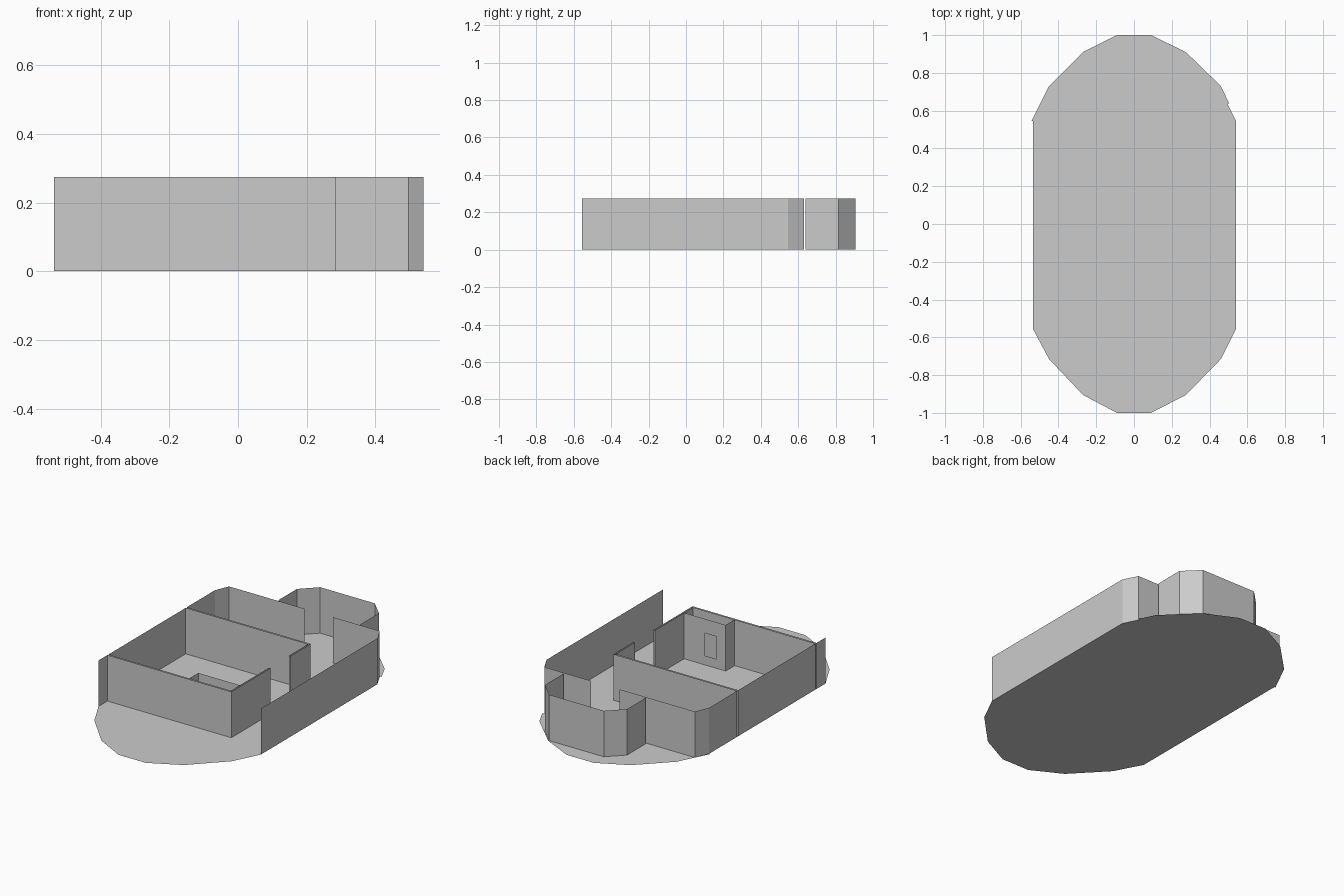
import bpy, bmesh

if "Cube" in bpy.data.objects:
    bpy.data.objects.remove(bpy.data.objects["Cube"])

H = 0.275                      # wall height
L, R = -0.535, 0.54            # outer left and right walls

grey = bpy.data.materials.new("light_grey")
grey.diffuse_color = (0.6, 0.6, 0.6, 1)
grey.use_nodes = True
grey.node_tree.nodes["Principled BSDF"].inputs["Base Color"].default_value = grey.diffuse_color


def finish(name, bm):
    mesh = bpy.data.meshes.new(name)
    bm.to_mesh(mesh)
    bm.free()
    mesh.materials.append(grey)
    obj = bpy.data.objects.new(name, mesh)
    bpy.context.collection.objects.link(obj)
    return obj


def wall(name, path):
    """Thin wall sheet raised from a floor path."""
    bm = bmesh.new()
    low = [bm.verts.new((x, y, 0)) for x, y in path]
    high = [bm.verts.new((x, y, H)) for x, y in path]
    for i in range(len(path) - 1):
        bm.faces.new((low[i], low[i + 1], high[i + 1], high[i]))
    return finish(name, bm)


# Double-sheet partitions of the middle room, ending at the doorway
north_partition = [(L, 0.28), (0.285, 0.28), (0.285, 0.09),
                   (0.275, 0.09), (0.275, 0.27), (L, 0.27)]
south_partition = [(L, -0.46), (0.275, -0.46), (0.275, -0.1),
                   (0.285, -0.1), (0.285, -0.47), (L, -0.47)]
wall("north_partition", north_partition)
wall("south_partition", south_partition)

# Floor with rounded ends and slots under the partitions
south_end = [(L, -0.555), (-0.45, -0.715), (-0.27, -0.905), (-0.09, -1),
             (0.09, -1), (0.275, -0.905), (0.46, -0.715), (R, -0.555)]
north_end = [(R, 0.545), (0.495, 0.635), (0.503, 0.64), (0.46, 0.73),
             (0.275, 0.91), (0.09, 1), (-0.09, 1), (-0.27, 0.91),
             (-0.45, 0.73), (-0.543, 0.545), (L, 0.545)]
bm = bmesh.new()
outline = north_end + north_partition + south_partition + south_end
face = bm.faces.new([bm.verts.new((x, y, 0)) for x, y in outline])
bmesh.ops.triangulate(bm, faces=[face])
bmesh.ops.dissolve_limit(bm, angle_limit=0.01, verts=bm.verts[:], edges=bm.edges[:])
finish("floor", bm)

# Outer walls, left side broken by the partition slots
wall("left_wall_south", [(L, -0.47), (L, -0.555)])
wall("left_wall_middle", [(L, 0.27), (L, -0.46)])
wall("left_wall_north", [(0.0, 0.63), (-0.5, 0.63), (L, 0.545), (L, 0.28)])
wall("right_wall", [(R, -0.555), (R, 0.545), (0.497, 0.63), (0.188, 0.63)])

# Bay room at the back
wall("back_bay", [(0.362, 0.64), (0.362, 0.815), (0.272, 0.905),
                  (-0.09, 0.905), (-0.18, 0.815), (-0.18, 0.64)])

# Closet in the middle room: side sheet, and a front sheet with a window
wall("closet_side", [(0.0, -0.375), (0.0, -0.46)])
bm = bmesh.new()
xs, zs = (0.0, 0.06, 0.138, 0.275), (0.0, 0.055, 0.19, H)
grid = [[bm.verts.new((x, -0.375, z)) for z in zs] for x in xs]
for i in range(3):
    for k in range(3):
        if (i, k) != (1, 1):
            bm.faces.new((grid[i + 1][k], grid[i][k], grid[i][k + 1], grid[i + 1][k + 1]))
finish("closet_front", bm)
